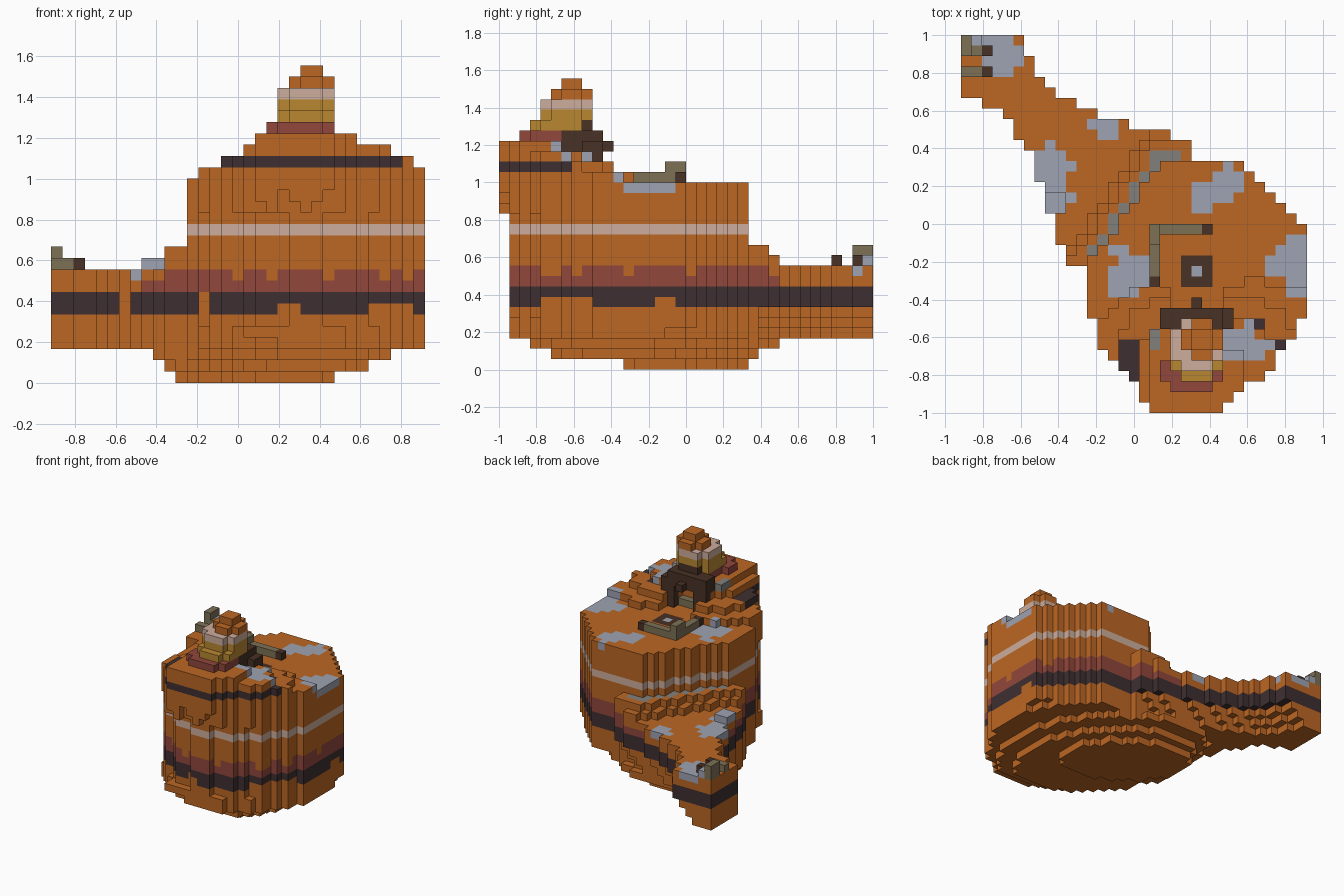
import bpy
import math

cube = bpy.data.objects.get("Cube")
if cube:
    bpy.data.objects.remove(cube)

U = 2 / 36                      # edge of one block
NX, NY = 33, 36

def linear(c):
    c /= 255
    return c / 12.92 if c < 0.04 else ((c + 0.055) / 1.055) ** 2.4

# Colours
COLOURS = {
    "orange_clay": (188, 103, 36), "pale_clay": (205, 173, 156),
    "dark_clay": (63, 47, 49), "red_clay": (145, 71, 60),
    "gold_clay": (186, 135, 49), "blue_grey_stone": (158, 163, 178),
    "gravel": (130, 128, 124), "weathered_wood": (125, 113, 86),
    "dark_wood": (72, 49, 37),
}
MATS = {}
for name, rgb in COLOURS.items():
    m = bpy.data.materials.new(name)
    m.use_nodes = True
    m.diffuse_color = tuple(linear(c) for c in rgb) + (1.0,)
    node = next(n for n in m.node_tree.nodes if n.type == "BSDF_PRINCIPLED")
    node.inputs["Base Color"].default_value = m.diffuse_color
    node.inputs["Roughness"].default_value = 0.9
    MATS[name] = m

# Block store: cell -> (part, colour)
blocks = {}

def box(xs, ys, zs):
    return [(i, j, k) for i in range(*xs) for j in range(*ys) for k in range(*zs)]

def fill(part, colour, xs, ys, zs):
    for cell in box(xs, ys, zs):
        blocks[cell] = (part, colour)

def clear(xs, ys, zs):
    for cell in box(xs, ys, zs):
        blocks.pop(cell, None)

def inside(i, j, rect, power=2.0, lean=0.0):
    """Inside a rounded outline touching the rectangle, leaning to the ridge."""
    x0, x1, y0, y1 = rect
    u, v = (2 * i + 1 - x0 - x1) / (x1 - x0), (2 * j + 1 - y0 - y1) / (y1 - y0)
    return abs(u) ** power + abs(v) ** power + 2 * lean * u * v <= 1.04 - lean ** 2

# Ground outline, one column per row from front to back
LEFT = [18, 17, 17, 16, 15, 14] + [13] * 3 + [12] * 5 + [10] * 2 + [9] * 3 \
    + [8] * 3 + [7] * 3 + [6, 5, 5, 4, 2] + [0] * 6
RIGHT = [25, 26, 27, 29, 30, 30, 31, 32, 32] + [33] * 9 \
    + [32, 31, 30, 29, 28, 27, 22, 22, 20, 16, 13, 11, 9, 8, 7, 7, 6, 6]

def in_plan(i, j):
    return LEFT[j] <= i < RIGHT[j]

def cliff_offset(i, j):
    """Blocks outside the diagonal cliff on the back right."""
    return max(math.ceil(12 + 0.7 * max(0, j - 14)) - i, j - 23)

def strata(i, j, k):
    """Clay band colour by height, with ragged band edges."""
    front, side = j < 6 and i < 30, i > 25 and j > 3
    if k in (6, 7):
        notch = (i in (12, 13) and 5 < j < 9) or (i == 6 and j < 27)
        gap = (front and i in (20, 21, 28, 29)) or (side and j in (6, 7, 8, 15, 16))
        return "orange_clay" if notch or (k == 6 and gap) else "dark_clay"
    if k == 8 and i >= 8 and j < 27:
        return "red_clay"
    if k == 9 and cliff_offset(i, j) <= 2:
        gap = (front and i in (16, 19, 24, 29)) or (side and j in (7, 12, 18))
        return "orange_clay" if gap else "red_clay"
    if k == 19 and i < 31 and (j < 7 or (26 < i < 29 and j < 9)):
        return "dark_clay"
    return {13: "pale_clay", 22: "red_clay", 23: "gold_clay", 24: "gold_clay",
            25: "pale_clay"}.get(k, "orange_clay")

# Underside layers, each a leaning outline; the ridge tapers on its back side
UNDERSIDE = [((11, 25, 12, 24), 0.45), ((10, 28, 5, 25), 0.4), ((9, 30, 3, 27), 0.35),
             ((9, 33, 1, 28), 0.25), ((8, 34, 0, 29), 0.15)]

def hollow(i, j, k):
    if j == 0 and k < 15 + abs(i - 22) % 3:
        return True
    if j >= 25 and 3 <= k < 6:
        return i >= RIGHT[j] - (6 - k)
    if k < 3 or (k < 5 and i >= 9):
        rect, lean = UNDERSIDE[k]
        return not inside(i, j, rect, lean=lean)
    return k < 15 and j < 14 and i > 10 and not inside(i, j, (12, 33, 1.5, 22.5), 1.8)

# Butte and its long ridge
for i, j, _ in box((0, NX), (0, NY), (0, 1)):
    if not in_plan(i, j):
        continue
    off = cliff_offset(i, j)
    top = 18 if off <= 0 else 12 if off <= 2 else 11 if off == 3 else 10
    part = "butte" if off <= 0 else "ridge"
    for k in range(top):
        if not hollow(i, j, k):
            blocks[i, j, k] = (part, strata(i, j, k))
    if off == 1 and (i + j) % 5:
        blocks[i, j, top - 1] = (part, "gravel")
fill("ridge", "orange_clay", (8, 10), (19, 21), (10, 11))

# Stepped summit: mound and peak
SUMMIT = [(13, 33, -9, 12), (15, 32, -7, 11), (17, 30, -4, 9), (18, 27, -2, 9),
          (19, 25, 2, 10), (20, 25, 3, 9), (20, 25, 4, 9), (20, 25, 4, 9),
          (21, 25, 5, 9), (22, 24, 6, 8)]
for n, rect in enumerate(SUMMIT):
    for i, j, k in box((0, NX), (0, 12), (18 + n, 19 + n)):
        if in_plan(i, j) and inside(i, j, rect, 4 if n < 4 else 2.2):
            blocks[i, j, k] = ("summit", strata(i, j, k))
fill("summit", "orange_clay", (30, 33), (9, 12), (18, 19))
fill("summit", "orange_clay", (27, 29), (12, 13), (18, 19))
clear((25, 28), (6, 9), (21, 22))
clear((19, 20), (5, 8), (22, 23))

# Stone patches with ragged rims on the uppermost blocks
tops = {}
for i, j, k in blocks:
    tops[i, j] = max(k, tops.get((i, j), 0))
PATCHES = [(8.5, 23.5, 2), (9, 20.5, 1.6), (14, 27.5, 1.7), (16, 13, 2.2),
           (15, 15.5, 1), (23, 21, 1.2), (25.5, 21.5, 2), (23, 19.5, 0.7),
           (32, 14, 2.6), (26.5, 7, 1.9), (29, 6, 0.8), (4, 34.5, 2.2)]
for (i, j), k in tops.items():
    for ci, cj, r in PATCHES:
        d = math.hypot(i + 0.5 - ci, j + 0.5 - cj)
        if d <= r and (d < 0.7 * r or i > 30 or (i * 7 + j * 5) % 6):
            blocks[i, j, k] = (blocks[i, j, k][0], "blue_grey_stone")

# Shaft cover set flush in the plateau
fill("shaft_cover", "dark_wood", (21, 24), (12, 15), (17, 18))
fill("shaft_cover", "blue_grey_stone", (22, 23), (13, 14), (17, 18))

# Mine entrance behind the peak
clear((20, 25), (9, 12), (18, 21))
clear((21, 24), (8, 9), (18, 21))
for xs, ys, zs in [((19, 21), (9, 10), (18, 21)), ((24, 26), (9, 10), (18, 21)),
                   ((19, 26), (8, 10), (21, 22)), ((19, 25), (8, 10), (22, 23)),
                   ((24, 25), (6, 8), (21, 23)), ((21, 24), (8, 9), (23, 24)),
                   ((22, 23), (10, 11), (21, 22))]:
    fill("mine_arch", "dark_wood", xs, ys, zs)
fill("mine_floor", "weathered_wood", (21, 24), (8, 9), (18, 19))
fill("mine_rubble", "gravel", (18, 19), (6, 8), (21, 22))

# Log fence on the plateau and broken timbers at the tip of the ridge
for part, colour, xs, ys, zs in [
        ("log_fence", "weathered_wood", (18, 19), (13, 18), (18, 19)),
        ("log_fence", "weathered_wood", (19, 23), (17, 18), (18, 19)),
        ("log_fence", "weathered_wood", (18, 19), (16, 18), (19, 20)),
        ("log_fence", "dark_wood", (23, 24), (17, 18), (18, 19)),
        ("log_fence", "dark_wood", (18, 19), (12, 13), (18, 19)),
        ("ridge_timbers", "weathered_wood", (0, 1), (34, 36), (10, 12)),
        ("ridge_timbers", "weathered_wood", (1, 2), (34, 35), (10, 11)),
        ("ridge_timbers", "weathered_wood", (0, 2), (32, 33), (10, 11)),
        ("ridge_timbers", "dark_wood", (2, 3), (32, 33), (10, 11)),
        ("ridge_timbers", "dark_wood", (2, 3), (34, 35), (10, 11)),
        ("ridge_stone", "blue_grey_stone", (1, 2), (35, 36), (10, 11))]:
    fill(part, colour, xs, ys, zs)

# Turn each part into a mesh of its exposed block faces
FACES = []
for axis in range(3):
    for side in (0, 1):
        quad = []
        for u, v in ((0, 0), (1, 0), (1, 1), (0, 1)):
            p = [0, 0, 0]
            p[axis], p[(axis + 1) % 3], p[(axis + 2) % 3] = side, u, v
            quad.append(tuple(p))
        step = [0, 0, 0]
        step[axis] = 2 * side - 1
        FACES.append((step, quad if side else quad[::-1]))
for part in sorted({p for p, c in blocks.values()}):
    verts, faces, shades = {}, [], []
    for cell, (owner, colour) in blocks.items():
        for step, quad in FACES:
            if owner != part or tuple(c + s for c, s in zip(cell, step)) in blocks:
                continue
            corners = [tuple(c + q for c, q in zip(cell, p)) for p in quad]
            faces.append([verts.setdefault(p, len(verts)) for p in corners])
            shades.append(colour)
    mesh = bpy.data.meshes.new(part)
    mesh.from_pydata([((x - NX / 2) * U, (y - NY / 2) * U, z * U) for x, y, z in verts],
                     [], faces)
    used = sorted(set(shades))
    for colour in used:
        mesh.materials.append(MATS[colour])
    for poly, colour in zip(mesh.polygons, shades):
        poly.material_index = used.index(colour)
    bpy.context.collection.objects.link(bpy.data.objects.new(part, mesh))
